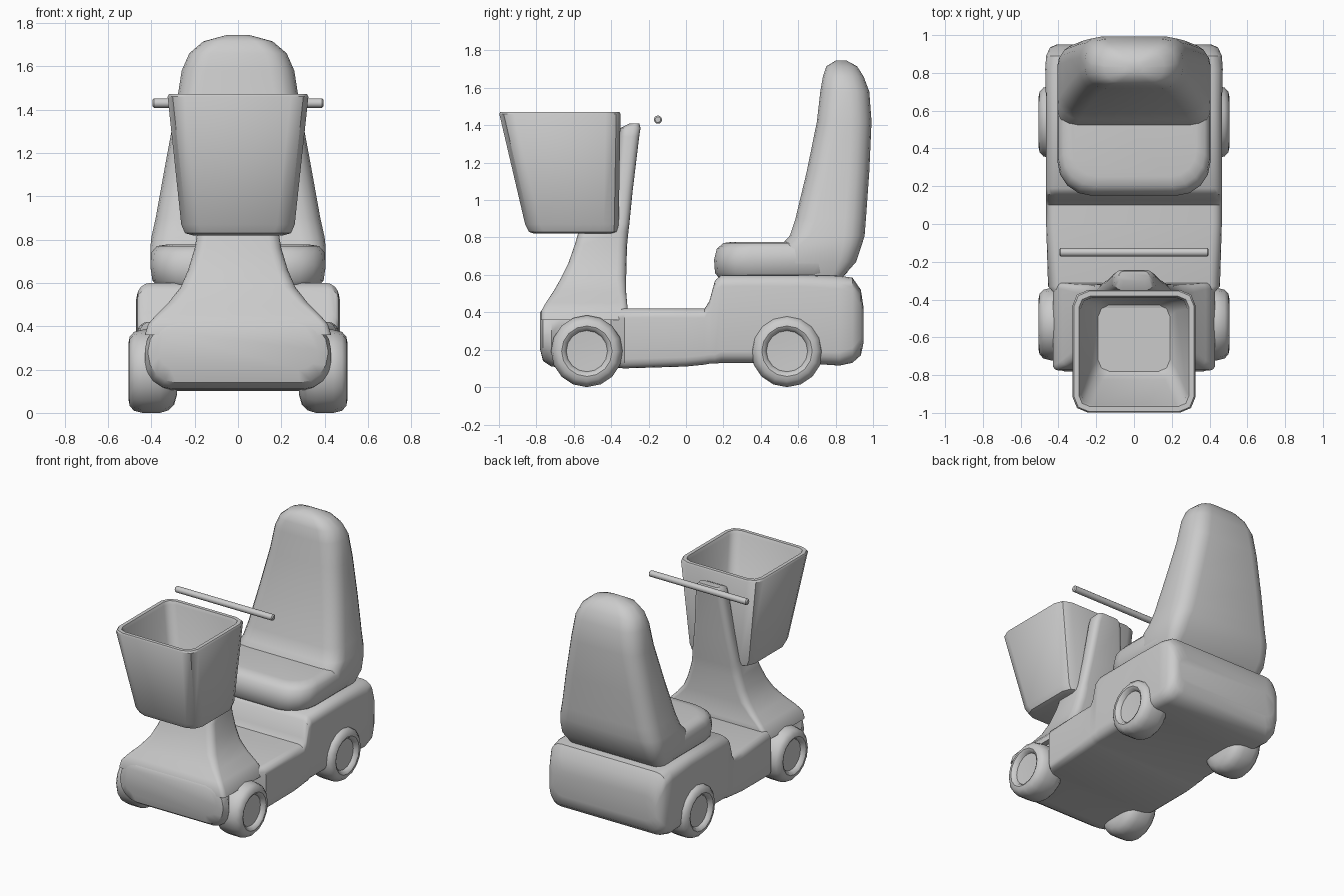
import bpy, bmesh, math


def finish(bm, name, angle=40):
    bmesh.ops.recalc_face_normals(bm, faces=bm.faces)
    me = bpy.data.meshes.new(name)
    bm.to_mesh(me)
    bm.free()
    ob = bpy.data.objects.new(name, me)
    bpy.context.collection.objects.link(ob)
    bpy.ops.object.select_all(action='DESELECT')
    ob.select_set(True)
    bpy.context.view_layer.objects.active = ob
    bpy.ops.object.shade_smooth_by_angle(angle=math.radians(angle))
    return ob


def rounded_rect(hw, lo, hi, r, n=4):
    """Rounded rectangle: x in +-hw, second axis from lo to hi."""
    r = min(r, hw * 0.98, (hi - lo) * 0.49)
    pts = []
    for k, (cx, cy) in enumerate([(hw - r, hi - r), (r - hw, hi - r),
                                  (r - hw, lo + r), (hw - r, lo + r)]):
        for i in range(n + 1):
            a = math.pi / 2 * (k + i / n)
            pts.append((cx + r * math.cos(a), cy + r * math.sin(a)))
    return pts


def loft(name, sections, axis='z', n=4, angle=40):
    """Skin sections (position, half width, low, high, corner radius)."""
    bm = bmesh.new()
    rings = []
    for pos, hw, lo, hi, r in sections:
        ring = rounded_rect(hw, lo, hi, r, n)
        rings.append([bm.verts.new((x, v, pos) if axis == 'z' else (x, pos, v))
                      for x, v in ring])
    for a, b in zip(rings, rings[1:]):
        for i in range(len(a)):
            j = (i + 1) % len(a)
            bm.faces.new((a[i], a[j], b[j], b[i]))
    bm.faces.new(rings[0])
    bm.faces.new(rings[-1])
    return finish(bm, name, angle)


def lathe(name, profile, y, z, side=1, sides=16):
    """Spin (x, radius) points about an axis parallel to x."""
    bm = bmesh.new()
    rings = []
    for x, r in profile:
        rings.append([bm.verts.new((side * x,
                                    y + r * math.cos(2 * math.pi * i / sides),
                                    z + r * math.sin(2 * math.pi * i / sides)))
                      for i in range(sides)])
    for a, b in zip(rings, rings[1:]):
        for i in range(sides):
            j = (i + 1) % sides
            bm.faces.new((a[i], a[j], b[j], b[i]))
    bm.faces.new(rings[0])
    bm.faces.new(rings[-1])
    return finish(bm, name)


# Chassis: front panel, narrow between front wheels, floor, raised rear
loft("chassis", [
    (-0.78, 0.37, 0.20, 0.40, 0.09),
    (-0.765, 0.415, 0.14, 0.42, 0.13),
    (-0.72, 0.43, 0.11, 0.42, 0.13),
    (-0.66, 0.39, 0.105, 0.42, 0.08),
    (-0.40, 0.39, 0.105, 0.42, 0.06),
    (-0.33, 0.455, 0.10, 0.42, 0.05),
    (0.00, 0.465, 0.11, 0.42, 0.05),
    (0.10, 0.465, 0.12, 0.42, 0.05),
    (0.125, 0.465, 0.125, 0.46, 0.05),
    (0.155, 0.465, 0.125, 0.57, 0.05),
    (0.19, 0.465, 0.13, 0.60, 0.06),
    (0.60, 0.465, 0.13, 0.60, 0.06),
    (0.82, 0.47, 0.115, 0.595, 0.07),
    (0.89, 0.465, 0.13, 0.585, 0.08),
    (0.935, 0.445, 0.17, 0.52, 0.09),
    (0.95, 0.41, 0.24, 0.42, 0.08)], axis='y')

# Steering column flaring down into the front fenders
loft("steering_column", [
    (0.36, 0.43, -0.775, -0.32, 0.03),
    (0.41, 0.415, -0.772, -0.31, 0.03),
    (0.45, 0.38, -0.75, -0.315, 0.03),
    (0.51, 0.32, -0.71, -0.32, 0.04),
    (0.58, 0.265, -0.67, -0.32, 0.05),
    (0.66, 0.23, -0.63, -0.318, 0.05),
    (0.76, 0.20, -0.595, -0.315, 0.05),
    (0.83, 0.188, -0.575, -0.308, 0.05),
    (0.87, 0.18, -0.40, -0.303, 0.04),
    (1.05, 0.15, -0.38, -0.285, 0.04),
    (1.34, 0.115, -0.355, -0.25, 0.04),
    (1.385, 0.105, -0.35, -0.243, 0.04),
    (1.41, 0.08, -0.30, -0.25, 0.025)])

# Basket: outside up, over the rim, inside down
loft("basket", [
    (0.82, 0.21, -0.81, -0.39, 0.06),
    (0.83, 0.245, -0.84, -0.362, 0.08),
    (0.87, 0.262, -0.86, -0.36, 0.08),
    (1.46, 0.325, -0.998, -0.35, 0.08),
    (1.472, 0.318, -0.993, -0.356, 0.08),
    (1.472, 0.292, -0.967, -0.382, 0.06),
    (1.45, 0.283, -0.958, -0.39, 0.06),
    (0.91, 0.225, -0.825, -0.40, 0.06),
    (0.86, 0.19, -0.78, -0.43, 0.06)], n=2)

# Handlebar
lathe("handlebar", [(-0.395, 0.015), (-0.388, 0.022),
                    (0.388, 0.022), (0.395, 0.015)], -0.15, 1.43, sides=12)

# Seat cushion and tapering backrest
loft("seat_cushion", [
    (0.585, 0.37, 0.175, 0.83, 0.17),
    (0.61, 0.395, 0.155, 0.86, 0.18),
    (0.68, 0.405, 0.15, 0.90, 0.18),
    (0.74, 0.40, 0.165, 0.90, 0.18),
    (0.77, 0.375, 0.20, 0.88, 0.17),
    (0.777, 0.33, 0.25, 0.85, 0.14)])
loft("seat_back", [
    (0.585, 0.38, 0.50, 0.835, 0.06),
    (0.67, 0.405, 0.50, 0.91, 0.09),
    (0.76, 0.405, 0.51, 0.94, 0.10),
    (0.81, 0.40, 0.555, 0.955, 0.11),
    (0.90, 0.38, 0.585, 0.962, 0.11),
    (1.15, 0.335, 0.645, 0.98, 0.11),
    (1.42, 0.285, 0.70, 0.992, 0.11),
    (1.58, 0.26, 0.718, 0.98, 0.11),
    (1.66, 0.225, 0.732, 0.95, 0.10),
    (1.715, 0.16, 0.75, 0.915, 0.08),
    (1.745, 0.05, 0.80, 0.86, 0.03)])

# Wheels with rounded inner side and dished outer hub
tyre = [(0.28, 0.05), (0.282, 0.11), (0.295, 0.155), (0.32, 0.18),
        (0.36, 0.192), (0.44, 0.192), (0.48, 0.182), (0.50, 0.16),
        (0.505, 0.135), (0.497, 0.12), (0.475, 0.11), (0.472, 0.05)]
for end, y in (("front", -0.53), ("rear", 0.54)):
    for label, side in (("left", 1), ("right", -1)):
        lathe(f"{end}_wheel_{label}", tyre, y, 0.192, side)
